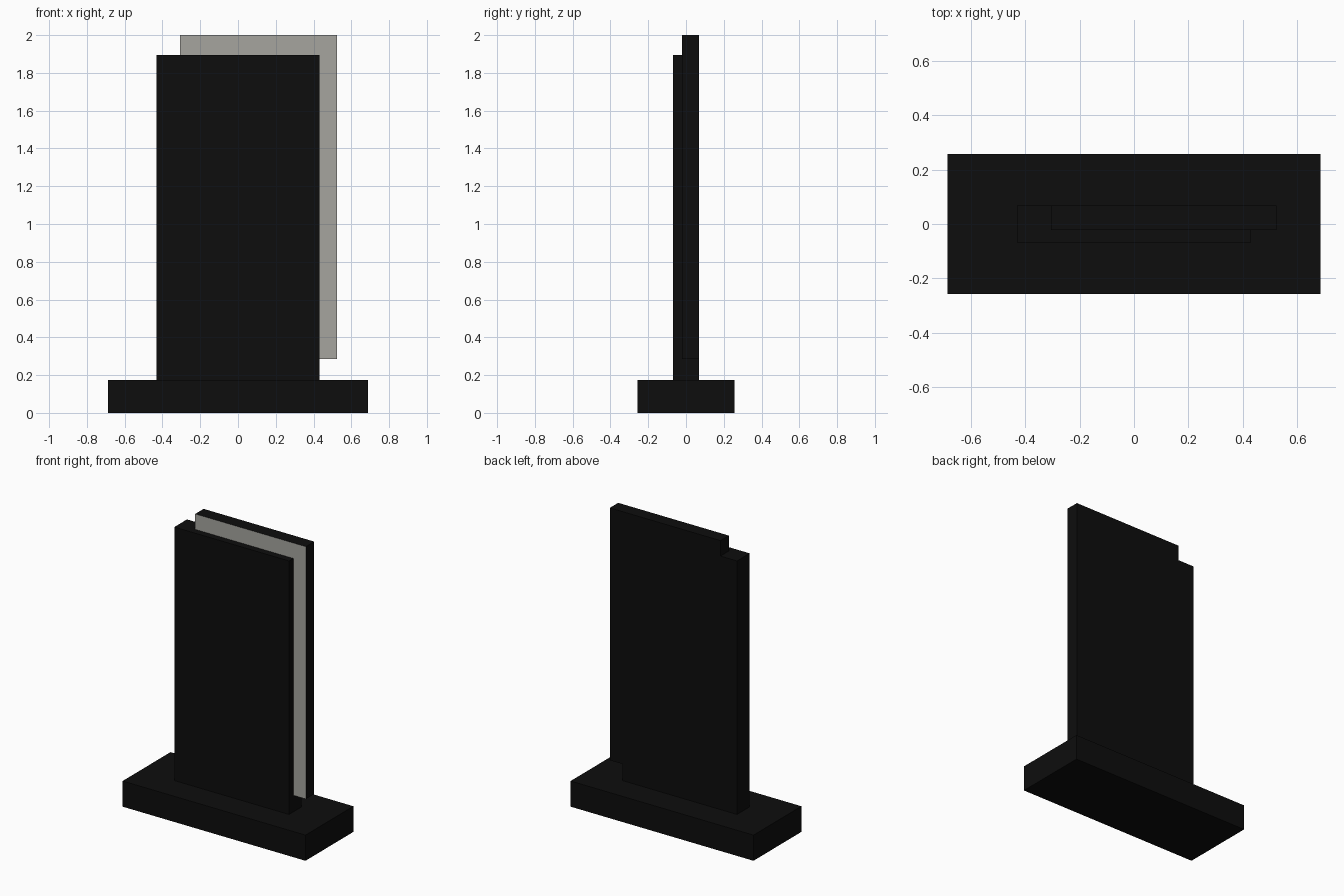
import bpy, bmesh
from mathutils import Vector

if "Cube" in bpy.data.objects:
    bpy.data.objects.remove(bpy.data.objects["Cube"])


def material(name, rgb):
    m = bpy.data.materials.new(name)
    m.diffuse_color = (*rgb, 1.0)
    m.use_nodes = True
    m.node_tree.nodes["Principled BSDF"].inputs["Base Color"].default_value = m.diffuse_color
    return m


black = material("black", (0.004, 0.004, 0.004))
grey = material("warm grey", (0.38, 0.375, 0.345))


def box(name, lo, hi, front_mat=None):
    """Box between two corners; optional second colour on its front face."""
    lo, hi = Vector(lo), Vector(hi)
    bm = bmesh.new()
    bmesh.ops.create_cube(bm, size=1.0)
    for v in bm.verts:
        v.co = Vector((lo[i] + (v.co[i] + 0.5) * (hi[i] - lo[i]) for i in range(3)))
    bm.normal_update()
    me = bpy.data.meshes.new(name)
    me.materials.append(black)
    if front_mat:
        me.materials.append(front_mat)
        for f in bm.faces:
            f.material_index = 1 if f.normal.y < -0.9 else 0
    bm.to_mesh(me)
    bm.free()
    ob = bpy.data.objects.new(name, me)
    bpy.context.collection.objects.link(ob)
    return ob


# Plinth
box("base", (-0.687, -0.257, 0.0), (0.687, 0.257, 0.174))
# Main upright slab standing on the plinth
box("main_slab", (-0.431, -0.068, 0.174), (0.431, 0.068, 1.895))
# Offset slab set into the rear of the main slab, grey on its front
box("offset_slab", (-0.306, -0.022, 0.286), (0.525, 0.068, 2.0), grey)
